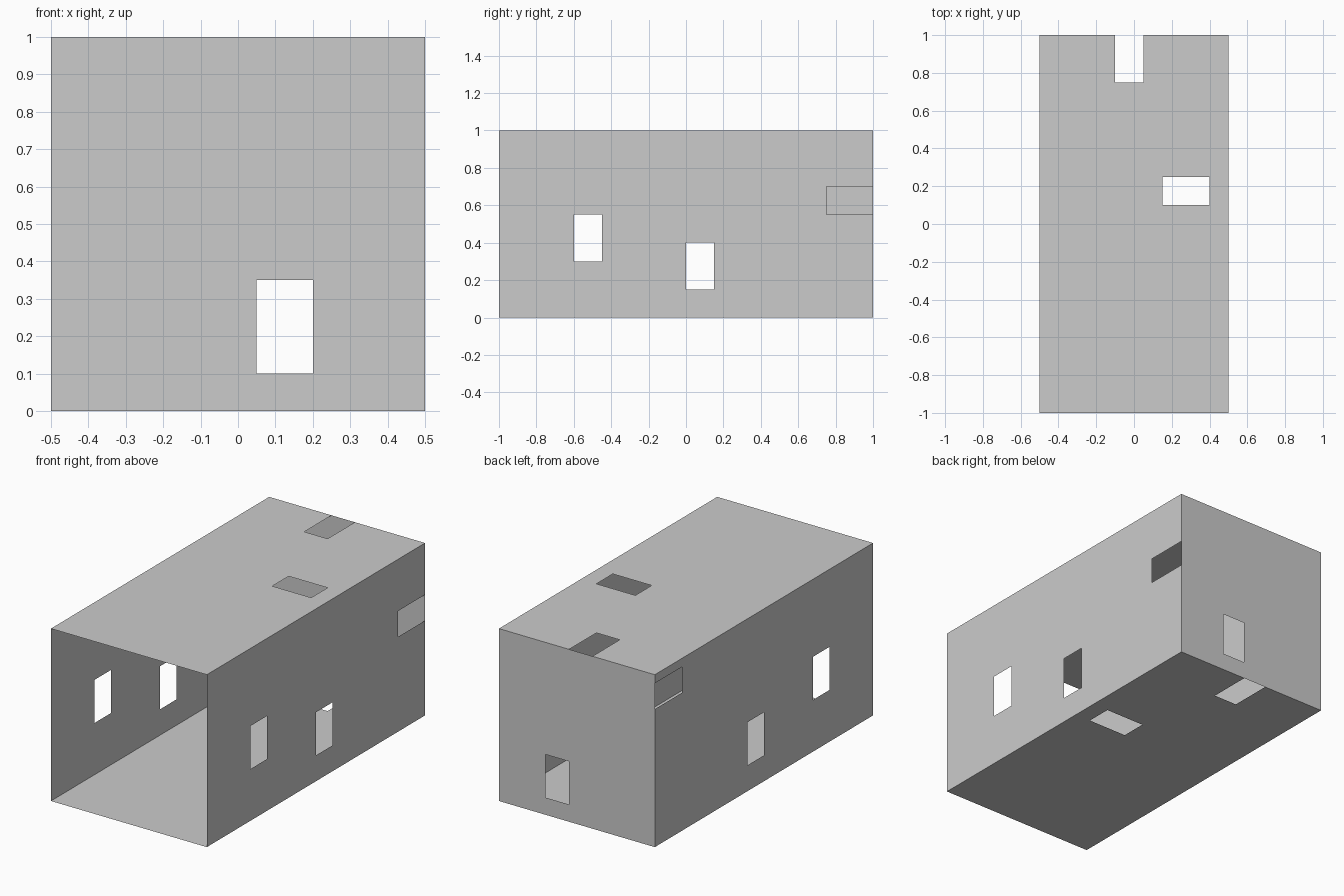
import bpy, bmesh
from mathutils import Vector

if "Cube" in bpy.data.objects:
    bpy.data.objects.remove(bpy.data.objects["Cube"])


def panel(name, origin, u_axis, v_axis, u_range, v_range, holes):
    """Thin flat sheet with rectangular openings (u0, u1, v0, v1)."""
    us = sorted({*u_range, *(u for h in holes for u in h[:2])})
    vs = sorted({*v_range, *(v for h in holes for v in h[2:])})
    o, ua, va = Vector(origin), Vector(u_axis), Vector(v_axis)
    bm = bmesh.new()
    grid = [[bm.verts.new(o + ua * u + va * v) for v in vs] for u in us]
    for i in range(len(us) - 1):
        for j in range(len(vs) - 1):
            cu, cv = (us[i] + us[i + 1]) / 2, (vs[j] + vs[j + 1]) / 2
            if any(a < cu < b and c < cv < d for a, b, c, d in holes):
                continue
            bm.faces.new((grid[i][j], grid[i + 1][j],
                          grid[i + 1][j + 1], grid[i][j + 1]))
    # face the sheet away from the middle of the room
    bm.normal_update()
    flip = [f for f in bm.faces
            if f.normal.dot(f.calc_center_median() - Vector((0, 0, 0.5))) < 0]
    bmesh.ops.reverse_faces(bm, faces=flip)
    mesh = bpy.data.meshes.new(name)
    bm.to_mesh(mesh)
    bm.free()
    obj = bpy.data.objects.new(name, mesh)
    bpy.context.collection.objects.link(obj)
    return obj


X, Y, Z = (1, 0, 0), (0, 1, 0), (0, 0, 1)
WIDTH, LENGTH, HEIGHT = (-0.5, 0.5), (-1, 1), (0, 1)

# side walls: shared windows, plus a corner slot at a different height on each
windows = [(-0.6, -0.45, 0.3, 0.55), (0, 0.15, 0.15, 0.4)]
for name, x, slot_z in (("right_wall", 0.5, 0.55), ("left_wall", -0.5, 0.8)):
    slot = (0.75, 1, slot_z, slot_z + 0.15)
    panel(name, (x, 0, 0), Y, Z, LENGTH, HEIGHT, windows + [slot])

# floor and roof: matching openings, one reaching the back edge
openings = [(0.15, 0.4, 0.1, 0.25), (-0.1, 0.05, 0.75, 1)]
for name, z in (("floor", 0), ("roof", 1)):
    panel(name, (0, 0, z), X, Y, WIDTH, LENGTH, openings)

# back wall with one opening; the front stays open
panel("back_wall", (0, 1, 0), X, Z, WIDTH, HEIGHT, [(0.05, 0.2, 0.1, 0.35)])
